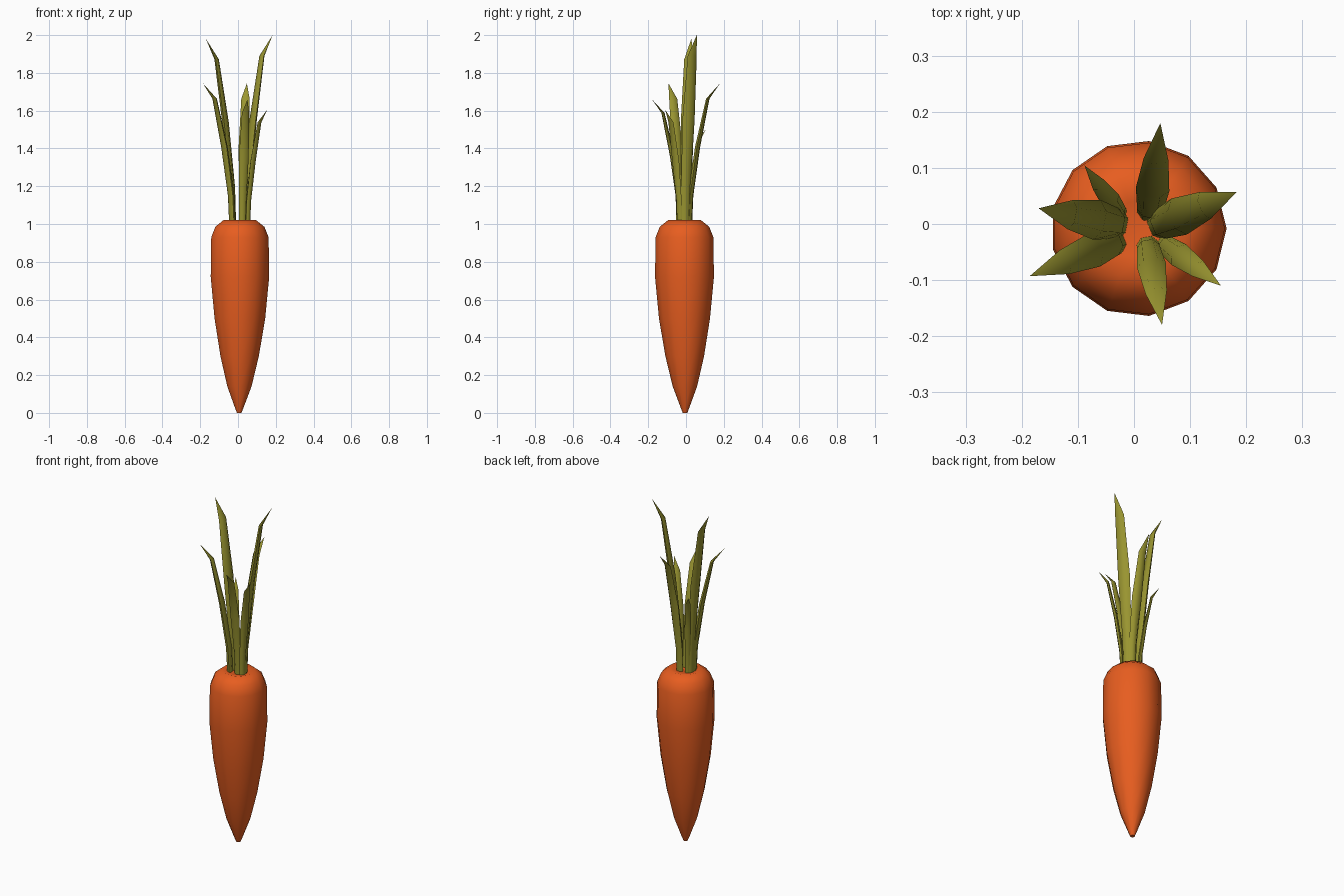
import bpy, bmesh, math
from mathutils import Vector

if "Cube" in bpy.data.objects:
    bpy.data.objects.remove(bpy.data.objects["Cube"])


def material(name, rgb):
    m = bpy.data.materials.new(name)
    m.diffuse_color = (*rgb, 1)
    m.use_nodes = True
    m.node_tree.nodes["Principled BSDF"].inputs["Base Color"].default_value = m.diffuse_color
    return m


def loft(name, rings, mat, angle):
    """Skin a list of equal-length point rings and cap both ends."""
    bm = bmesh.new()
    loops = [[bm.verts.new(p) for p in ring] for ring in rings]
    n = len(loops[0])
    for a, b in zip(loops, loops[1:]):
        for i in range(n):
            j = (i + 1) % n
            bm.faces.new((a[i], a[j], b[j], b[i]))
    bm.faces.new(loops[0][::-1])
    bm.faces.new(loops[-1])
    bmesh.ops.remove_doubles(bm, verts=bm.verts, dist=0.0005)
    bmesh.ops.recalc_face_normals(bm, faces=bm.faces)
    me = bpy.data.meshes.new(name)
    bm.to_mesh(me)
    bm.free()
    ob = bpy.data.objects.new(name, me)
    bpy.context.collection.objects.link(ob)
    me.materials.append(mat)
    bpy.ops.object.select_all(action='DESELECT')
    ob.select_set(True)
    bpy.context.view_layer.objects.active = ob
    bpy.ops.object.shade_smooth_by_angle(angle=math.radians(angle))


def ellipse(center, u, v, n):
    return [center + u * math.cos(2 * math.pi * i / n)
            + v * math.sin(2 * math.pi * i / n) for i in range(n)]


orange = material("carrot_orange", (0.8, 0.11, 0.014))
green = material("leaf_green", (0.32, 0.30, 0.03))

# Root: tapered low-sided body, (height, radius)
profile = [(0, 0.012), (0.03, 0.024), (0.14, 0.065), (0.30, 0.103),
           (0.50, 0.136), (0.72, 0.157), (0.93, 0.154), (0.985, 0.132),
           (1.02, 0.088), (1.01, 0.05)]
rings = []
for z, r in profile:
    s = min(1, z / 0.5)
    c = Vector((0.006 + 0.002 * s, -0.005 - 0.003 * s, z))
    rings.append(ellipse(c, Vector((r, 0, 0)), Vector((0, r, 0)), 13))
loft("carrot_root", rings, orange, 60)

# Leaves: base x, base y, tip x, tip y, tip z, full width
leaves = [
    (0.042, -0.003, 0.183, 0.057, 2.00, 0.070),
    (-0.028, 0.000, -0.170, 0.028, 1.98, 0.072),
    (-0.030, -0.030, -0.186, -0.093, 1.745, 0.062),
    (0.028, 0.018, 0.047, 0.180, 1.745, 0.060),
    (0.024, -0.034, 0.050, -0.180, 1.66, 0.052),
    (0.052, -0.034, 0.155, -0.110, 1.605, 0.045),
    (-0.024, 0.018, -0.088, 0.104, 1.50, 0.036),
]
# Height fraction, outward fraction, width factor, thickness factor
shape = [(0, 0, 0.75, 0.50), (0.2, 0.04, 0.78, 0.50), (0.55, 0.27, 1, 0.46),
         (0.89, 0.60, 0.74, 0.30), (1, 1, 0, 0)]
for k, (bx, by, tx, ty, tz, w) in enumerate(leaves):
    base, tip = Vector((bx, by, 1.0)), Vector((tx, ty, tz))
    out = Vector((tx - bx, ty - by, 0))
    d = out.normalized()
    side = Vector((-d.y, d.x, 0))
    rings = []
    for h, o, ws, ts in shape:
        c = base + out * o + Vector((0, 0, (tz - 1.0) * h))
        rings.append(ellipse(c, side * (w * ws / 2), d * (w * ts / 2), 6))
    loft(f"leaf_{k + 1}", rings, green, 50)
